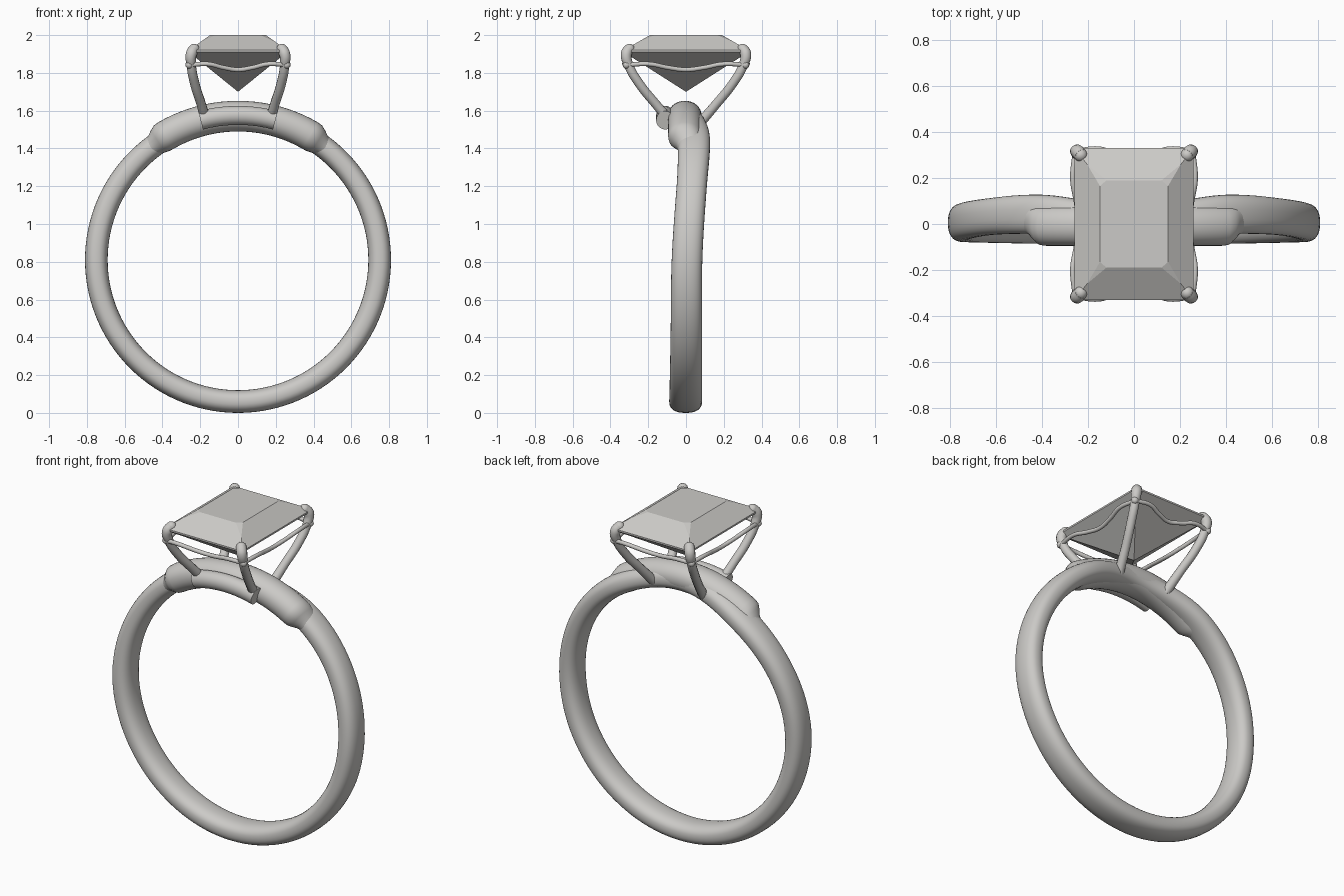
import bpy, math
from mathutils import Vector

if "Cube" in bpy.data.objects:
    bpy.data.objects.remove(bpy.data.objects["Cube"])


def material(name, rgb):
    m = bpy.data.materials.new(name)
    m.use_nodes = True
    m.diffuse_color = (*rgb, 1)
    m.node_tree.nodes["Principled BSDF"].inputs["Base Color"].default_value = (*rgb, 1)
    return m


metal = material("pale grey metal", (0.6, 0.59, 0.57))
CENTER = 0.81  # height of the ring's middle


def mesh_object(name, verts, faces, smooth=True):
    me = bpy.data.meshes.new(name)
    me.from_pydata(verts, [], faces)
    me.materials.append(metal)
    ob = bpy.data.objects.new(name, me)
    bpy.context.collection.objects.link(ob)
    bpy.ops.object.select_all(action="DESELECT")
    ob.select_set(True)
    bpy.context.view_layer.objects.active = ob
    bpy.ops.object.mode_set(mode="EDIT")
    bpy.ops.mesh.select_all(action="SELECT")
    bpy.ops.mesh.normals_make_consistent(inside=False)
    bpy.ops.object.mode_set(mode="OBJECT")
    if smooth:
        bpy.ops.object.shade_smooth_by_angle(angle=math.radians(40))
    return ob


def ease(knots, t):
    """Smooth interpolation through (position, value) pairs."""
    for (a, u), (b, v) in zip(knots, knots[1:]):
        if t <= b:
            s = (t - a) / (b - a)
            return u + (v - u) * s * s * (3 - 2 * s)
    return knots[-1][1]


def power(c, n):
    return math.copysign(abs(c) ** (2 / n), c)


def arc_sweep(name, angles, section, closed=False, sides=32, n=2.4):
    """Sweep a rounded section round the ring; section(angle) gives
    radius, y, radial half size and y half size. Angle 0 is the top."""
    verts, faces = [], []
    for a in angles:
        r, y, hr, hy = section(a)
        for k in range(sides):
            t = math.tau * k / sides
            d = r + hr * power(math.cos(t), n)
            rad = math.radians(a)
            verts.append((d * math.sin(rad), y + hy * power(math.sin(t), n),
                          CENTER + d * math.cos(rad)))
    rows = len(angles)
    for i in range(rows if closed else rows - 1):
        j = (i + 1) % rows
        for k in range(sides):
            l = (k + 1) % sides
            faces.append((i * sides + k, i * sides + l, j * sides + l, j * sides + k))
    if not closed:
        faces += [tuple(range(sides)), tuple(range((rows - 1) * sides, rows * sides))]
    return mesh_object(name, verts, faces)


def tube(name, points, radius):
    """Smooth round wire; each point is (x, y, z, radius factor)."""
    cu = bpy.data.curves.new(name, "CURVE")
    cu.dimensions = "3D"
    cu.bevel_depth = radius
    cu.bevel_resolution = 4
    cu.use_fill_caps = True
    sp = cu.splines.new("BEZIER")
    sp.resolution_u = 10
    sp.bezier_points.add(len(points) - 1)
    for bp, p in zip(sp.bezier_points, points):
        bp.co, bp.radius = p[:3], p[3]
        bp.handle_left_type = bp.handle_right_type = "AUTO"
    cu.materials.append(metal)
    ob = bpy.data.objects.new(name, cu)
    bpy.context.collection.objects.link(ob)
    bpy.ops.object.select_all(action="DESELECT")
    ob.select_set(True)
    bpy.context.view_layer.objects.active = ob
    bpy.ops.object.convert(target="MESH")
    bpy.ops.object.shade_smooth_by_angle(angle=math.radians(40))


def ball(name, loc, scale):
    bpy.ops.mesh.primitive_uv_sphere_add(segments=20, ring_count=12, radius=1, location=loc)
    ob = bpy.context.object
    ob.name = name
    ob.scale = scale
    ob.data.materials.append(metal)
    bpy.ops.object.shade_smooth()


# Band: drifts backward on the shoulders, returns to the middle at the top
drift = [(0, 0.0), (34, 0.043), (100, 0.003), (180, -0.002)]
width = [(0, 0.08), (34, 0.085), (60, 0.08), (180, 0.087)]
arc_sweep("band", range(-180, 180, 3),
          lambda a: (0.75, ease(drift, abs(a)), 0.06, ease(width, abs(a))), closed=True)

# Sleeve: thicker arc over the top with tapered ends
def sleeve_section(a):
    s = ease([(0, 0), (31, 0), (38, 1)], abs(a))
    return 0.761 - 0.011 * s, -0.006 + 0.03 * s, 0.081 - 0.03 * s, 0.089 - 0.024 * s

arc_sweep("sleeve", [-38, -36, -34, -32] + list(range(-30, 31, 3)) + [32, 34, 36, 38],
          sleeve_section, n=2.1)

# Short bar on the front between the prong roots
arc_sweep("front_bar", range(-15, 16, 3), lambda a: (0.765, -0.11, 0.05, 0.048), n=2)

# Stone: table with clipped corners, sloping crown, pointed base
X, Y = 0.26, 0.33
quadrants = [(1, 1), (-1, 1), (-1, -1), (1, -1)]
verts = []
for i, (sx, sy) in enumerate(quadrants):
    clip = [(0.148, 0.165), (0.12, 0.19)]
    if i % 2:
        clip.reverse()
    verts += [(sx * X, sy * Y, 1.91), (sx * X, sy * Y, 1.92), (sx * 0.204, sy * 0.26, 1.96)]
    verts += [(sx * x, sy * y, 2.0) for x, y in clip]
verts.append((0, 0, 1.7))
faces = [[k for i in range(4) for k in (5 * i + 3, 5 * i + 4)]]
for i in range(4):
    a, b = 5 * i, 5 * ((i + 1) % 4)
    faces.append((a + 1, b + 1, b + 2, b + 3, a + 4, a + 2))
    faces.append((a + 2, a + 4, a + 3))
    faces.append((a, b, b + 1, a + 1))
    faces.append((a, len(verts) - 1, b))
mesh_object("stone", verts, faces, smooth=False)

# Prongs: curve out from the sleeve and hook over the stone's corners
prong = [(0.165, 0.07, 1.53, 1.1), (0.195, 0.16, 1.635, 1), (0.228, 0.245, 1.74, 1),
         (0.247, 0.303, 1.84, 1), (0.247, 0.316, 1.9, 1.2), (0.23, 0.298, 1.93, 1.15)]
for sx, sy in quadrants:
    side = ("back" if sy > 0 else "front") + ("_left" if sx > 0 else "_right")
    tube(side + "_prong", [(sx * x, sy * y, z, r) for x, y, z, r in prong], 0.025)
    ball(side + "_prong_tip", (sx * 0.232, sy * 0.3, 1.925), (0.029, 0.029, 0.029))
    ball(side + "_rail_joint", (sx * 0.258, sy * 0.315, 1.842), (0.02, 0.02, 0.02))

# Rails: thin wires dipping down and inward between the prongs
def rail(half, out, mid):
    side = [(1, out - 0.005, 1.842), (0.62, out + 0.006, 1.847), (0.3, (out + mid) / 2, 1.828)]
    pts = [(-t * half, d, z) for t, d, z in side] + [(0, mid, 1.817)]
    return pts + [(t * half, d, z) for t, d, z in reversed(side)]

for s, y_name, x_name in [(1, "back", "left"), (-1, "front", "right")]:
    tube(y_name + "_rail", [(u, s * d, z, 1) for u, d, z in rail(0.255, 0.32, 0.29)], 0.012)
    tube(x_name + "_rail", [(s * d, u, z, 1) for u, d, z in rail(0.315, 0.26, 0.24)], 0.012)
